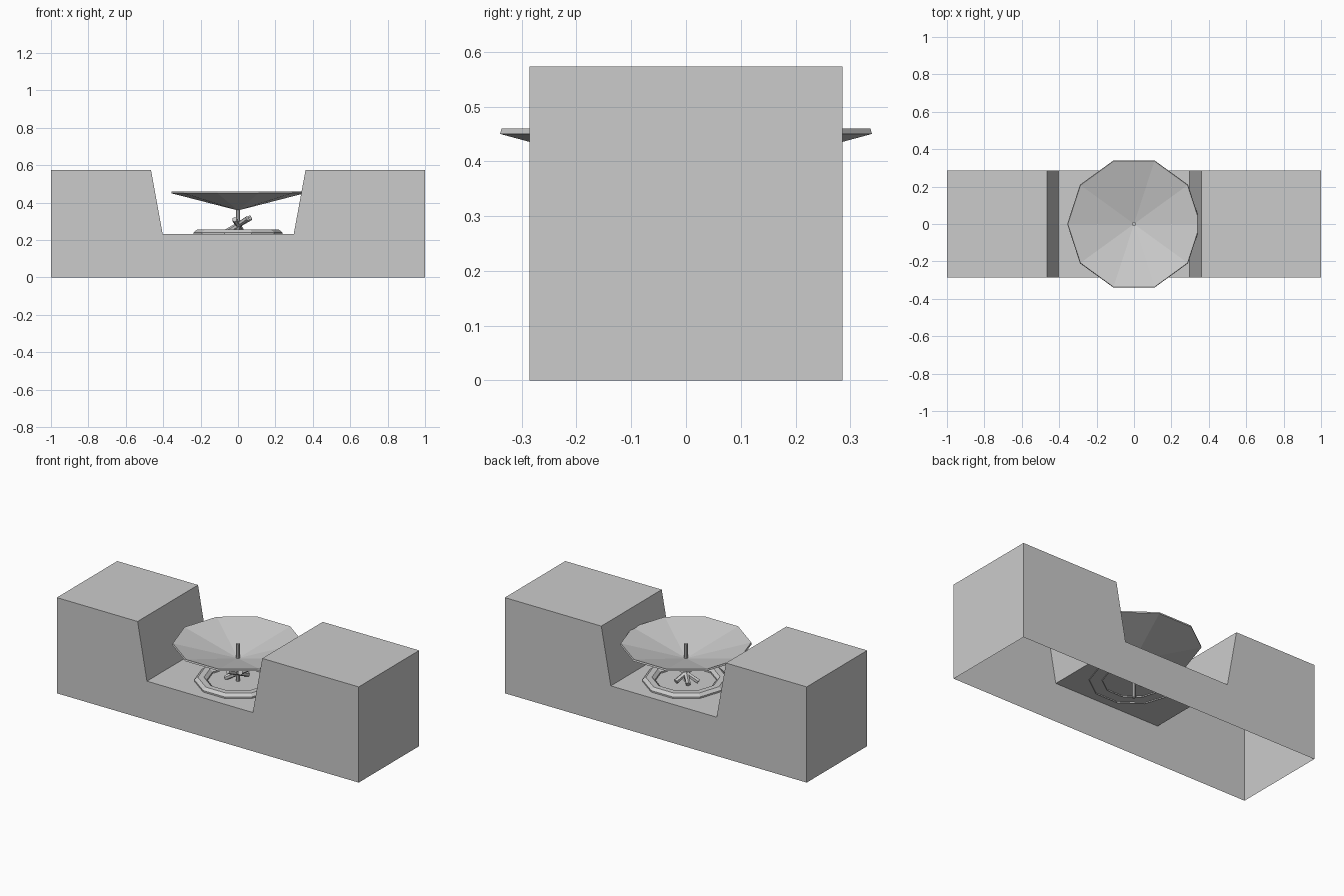
import bpy, bmesh
from math import cos, sin, tau, radians
from mathutils import Matrix, Vector

if "Cube" in bpy.data.objects:
    bpy.data.objects.remove(bpy.data.objects["Cube"])


def finish(name, bm, recalc=True):
    if recalc:
        bmesh.ops.recalc_face_normals(bm, faces=bm.faces)
    mesh = bpy.data.meshes.new(name)
    bm.to_mesh(mesh)
    bm.free()
    obj = bpy.data.objects.new(name, mesh)
    bpy.context.collection.objects.link(obj)
    return obj


def lathe(name, profile, sides):
    """Revolve (radius, z) points around z; radius 0 becomes a single tip."""
    bm = bmesh.new()
    rings = []
    for r, z in profile:
        if r == 0:
            rings.append([bm.verts.new((0, 0, z))] * sides)
        else:
            rings.append([bm.verts.new((r * cos(tau * i / sides), r * sin(tau * i / sides), z))
                          for i in range(sides)])
    for a, b in zip(rings, rings[1:]):
        for i in range(sides):
            j = (i + 1) % sides
            bm.faces.new(list(dict.fromkeys((a[i], a[j], b[j], b[i]))))
    return finish(name, bm)


def rod(name, start, end, radius, sides=6):
    a, b = Vector(start), Vector(end)
    bm = bmesh.new()
    turn = (b - a).to_track_quat('Z', 'Y').to_matrix().to_4x4()
    bmesh.ops.create_cone(bm, cap_ends=True, segments=sides, radius1=radius, radius2=radius,
                          depth=(b - a).length, matrix=Matrix.Translation((a + b) / 2) @ turn)
    return finish(name, bm)


# Notched block, hollow and open underneath
outline = [(-1, 0), (-1, .573), (-.465, .573), (-.403, .232),
           (.298, .232), (.361, .573), (1, .573), (1, 0)]
bm = bmesh.new()
front = [bm.verts.new((x, -.286, z)) for x, z in outline]
back = [bm.verts.new((x, .286, z)) for x, z in outline]
bm.faces.new(front)
bm.faces.new(back)
for i in range(len(outline) - 1):
    bm.faces.new((front[i], front[i + 1], back[i + 1], back[i]))
finish("notched_block", bm)

# Ten-sided dish, a thin cone with a small lip
lathe("dish", [(0, .358), (.357, .45), (.354, .46), (.348, .458), (0, .368)], 10)

# Bevelled ring on the notch floor, open underneath
lathe("base_ring", [(.237, .225), (.237, .241), (.218, .256),
                    (.185, .256), (.168, .241), (.168, .225)], 10)

# Central pole running through floor and dish
rod("pole", (0, 0, .13), (0, 0, .455), .01, 8)

# Crossed struts around the pole
centre = Vector((0, 0, .28))
for n, (angle, rise) in enumerate([(15, .04), (75, -.03), (135, -.035)]):
    arm = Vector((.072 * cos(radians(angle)), .072 * sin(radians(angle)), rise))
    rod(f"strut_{n + 1}", centre - arm, centre + arm, .014)
